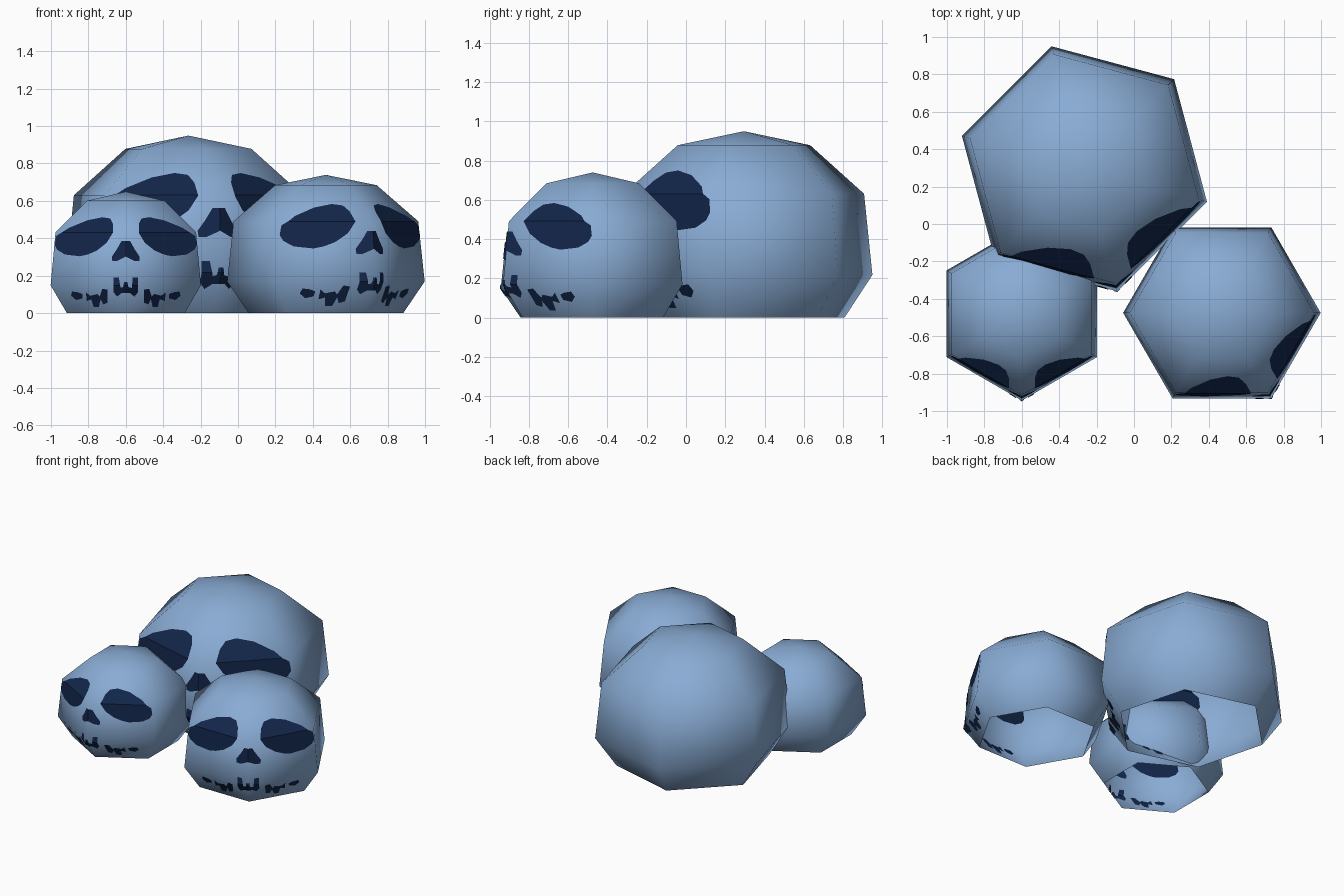
import bpy, bmesh, math
from mathutils import Matrix, Vector

if "Cube" in bpy.data.objects:
    bpy.data.objects.remove(bpy.data.objects["Cube"])

# Unit skull profile (corner radius, height), scaled per skull
PROFILE = [(0.783, 0.0), (1.0, 0.32), (0.935, 0.93), (0.515, 1.295)]
TOP = 1.4

# Painted features as seen straight from the front of a unit skull (x, z)
EYE = [(.82, .79), (.80, .89), (.65, .985), (.44, 1.07), (.27, 1.105), (.18, 1.09),
       (.15, 1.03), (.15, .926), (.22, .81), (.335, .72), (.44, .675), (.53, .655),
       (.70, .675), (.79, .73)]
NOSE = [(-.05, .83), (.05, .83), (.10, .74), (.16, .65), (.155, .6), (.10, .60),
        (0, .65), (-.10, .60), (-.155, .6), (-.16, .65), (-.10, .74)]
STITCH_MID = [(-.14, .41), (-.08, .41), (-.07, .29), (-.03, .30), (-.02, .36), (.02, .36),
              (.03, .30), (.07, .29), (.08, .41), (.14, .41), (.14, .24), (.10, .19),
              (.05, .23), (-.05, .23), (-.10, .19), (-.14, .24)]
STITCH = [(.21, .12), (.26, .10), (.29, .16), (.31, .07), (.37, .07), (.39, .16), (.45, .14),
          (.46, .24), (.41, .20), (.33, .22), (.30, .19), (.27, .28), (.21, .27)]
STITCH_END = [(.50, .17), (.57, .15), (.63, .20), (.62, .25), (.55, .24), (.50, .22)]


def material(name, colour):
    m = bpy.data.materials.new(name)
    m.diffuse_color = (*colour, 1)
    m.use_nodes = True
    m.node_tree.nodes["Principled BSDF"].inputs["Base Color"].default_value = m.diffuse_color
    return m


BLUE = material("pale blue bone", (0.25, 0.41, 0.66))
NAVY = material("dark navy paint", (0.006, 0.019, 0.068))


def mirrored(poly):
    return [(-x, z) for x, z in reversed(poly)]


FEATURES = [EYE, mirrored(EYE), NOSE, STITCH_MID, STITCH, mirrored(STITCH),
            STITCH_END, mirrored(STITCH_END)]


def finish(bm, name, mat, matrix):
    me = bpy.data.meshes.new(name)
    bm.to_mesh(me)
    bm.free()
    me.materials.append(mat)
    ob = bpy.data.objects.new(name, me)
    bpy.context.collection.objects.link(ob)
    ob.matrix_world = matrix
    return ob


def radius_at(z):
    for (r0, z0), (r1, z1) in zip(PROFILE, PROFILE[1:]):
        if z <= z1:
            return r0 + (r1 - r0) * (z - z0) / (z1 - z0)
    return PROFILE[-1][0]


# Six-sided dome, open underneath, with one corner facing the front
def shell(name, matrix):
    bm = bmesh.new()
    rings = []
    for r, z in PROFILE:
        angles = [math.radians(-90 + 60 * k) for k in range(6)]
        rings.append([bm.verts.new((r * math.cos(a), r * math.sin(a), z)) for a in angles])
    for low, high in zip(rings, rings[1:]):
        for k in range(6):
            n = (k + 1) % 6
            bm.faces.new((low[k], low[n], high[n], high[k]))
    tip = bm.verts.new((0, 0, TOP))
    for k in range(6):
        bm.faces.new((rings[-1][k], rings[-1][(k + 1) % 6], tip))
    for f in bm.faces:
        f.smooth = True
    return finish(bm, name, BLUE, matrix)


# Thin painted plates wrapped onto the two front sides
def paint(name, matrix, offset):
    bm = bmesh.new()
    for poly in FEATURES:
        bm.faces.new([bm.verts.new((x, 0, z)) for x, z in poly])
    bmesh.ops.triangulate(bm, faces=bm.faces[:])
    # crease the plates where the shell has edges
    cuts = [(Vector((0, 0, z)), Vector((0, 0, 1))) for _, z in PROFILE[1:3]]
    cuts.append((Vector((0, 0, 0)), Vector((1, 0, 0))))
    for co, no in cuts:
        bmesh.ops.bisect_plane(bm, geom=bm.verts[:] + bm.edges[:] + bm.faces[:],
                               plane_co=co, plane_no=no)
    for v in bm.verts:
        v.co.y = -(radius_at(v.co.z) + offset) + abs(v.co.x) * math.tan(math.radians(30))
    bm.normal_update()
    wrong = [f for f in bm.faces if f.normal.y * offset > 0]
    bmesh.ops.reverse_faces(bm, faces=wrong)
    return finish(bm, name, NAVY, matrix)


# name, centre, corner radius, turn in degrees
for name, x, y, size, turn in [("large_skull", -0.265, 0.295, 0.678, 15),
                               ("medium_skull", 0.47, -0.475, 0.528, 30),
                               ("small_skull", -0.6, -0.48, 0.464, 0)]:
    m = (Matrix.Translation((x, y, 0)) @ Matrix.Rotation(math.radians(turn), 4, 'Z')
         @ Matrix.Scale(size, 4))
    shell(name, m)
    paint(name + "_face_paint", m, 0.004 / size)
    paint(name + "_inner_face_paint", m, -0.004 / size)
